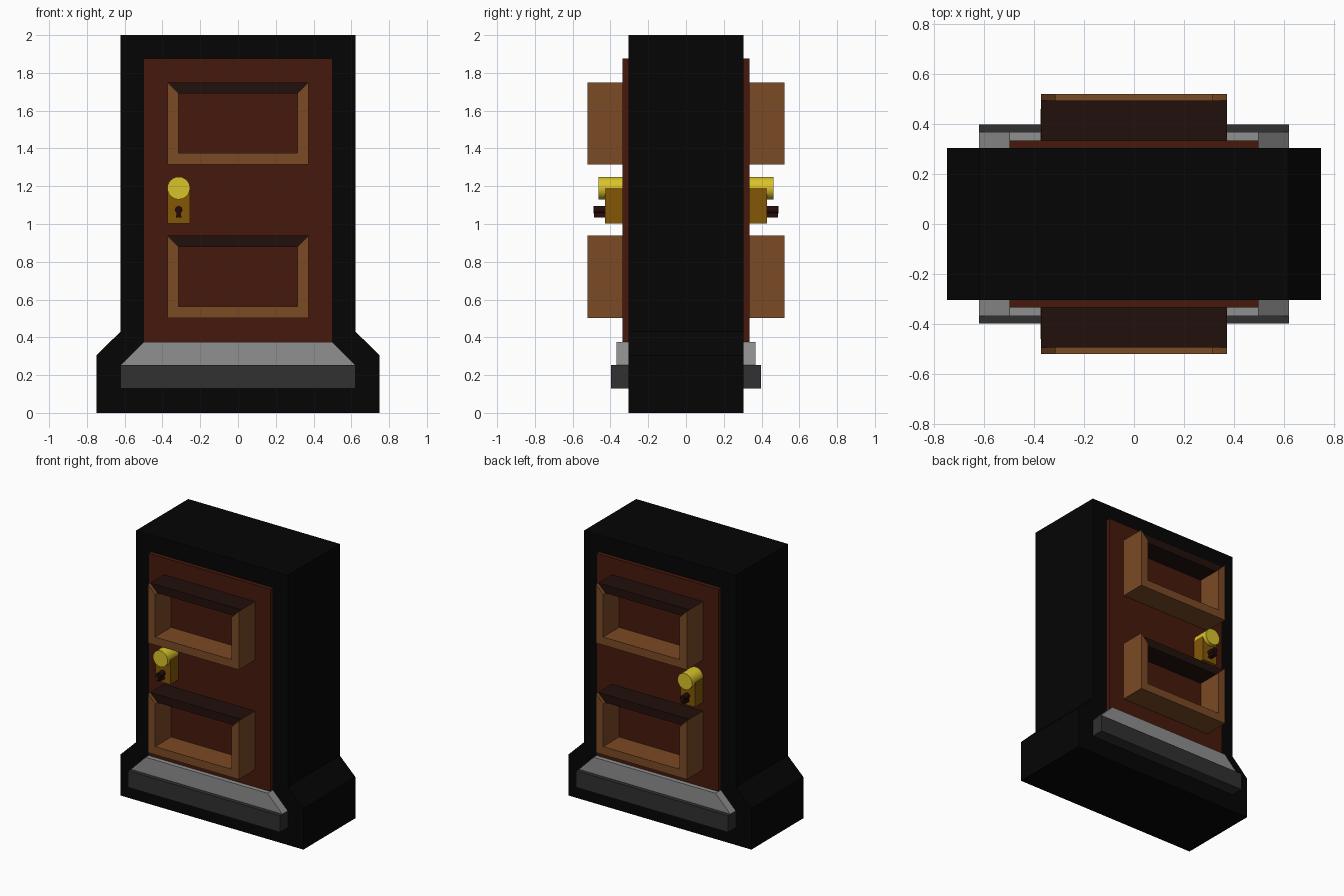
import bpy, bmesh, math

if "Cube" in bpy.data.objects:
    bpy.data.objects.remove(bpy.data.objects["Cube"])


def material(name, rgb):
    m = bpy.data.materials.new(name)
    # convert display colour to linear
    m.diffuse_color = [(c / 255) ** 2.2 for c in rgb] + [1]
    m.use_nodes = True
    m.node_tree.nodes["Principled BSDF"].inputs["Base Color"].default_value = m.diffuse_color
    return m


BLACK = material("black", (13, 13, 13))
DOOR = material("door_brown", (72, 31, 20))
TRIM = material("trim_tan", (122, 75, 41))
DARK = material("trim_dark", (38, 23, 19))
GOLD = material("gold", (216, 193, 46))
BRASS = material("brass", (130, 88, 16))
HOLE = material("keyhole_dark", (40, 18, 18))
GREY = material("light_grey", (142, 142, 142))
STONE = material("dark_grey", (52, 52, 52))


def prism(name, profile, y0, y1, mat, mirror=True, smooth=False):
    """Extrude an x-z profile along y, optionally mirrored to the back."""
    bm = bmesh.new()
    face = bm.faces.new([bm.verts.new((x, y0, z)) for x, z in profile])
    new = bmesh.ops.extrude_face_region(bm, geom=[face])["geom"]
    for v in new:
        if isinstance(v, bmesh.types.BMVert):
            v.co.y = y1
    bmesh.ops.recalc_face_normals(bm, faces=bm.faces)
    mesh = bpy.data.meshes.new(name)
    bm.to_mesh(mesh)
    bm.free()
    mesh.materials.append(mat)
    ob = bpy.data.objects.new(name, mesh)
    bpy.context.collection.objects.link(ob)
    if smooth:
        bpy.ops.object.select_all(action='DESELECT')
        ob.select_set(True)
        bpy.context.view_layer.objects.active = ob
        bpy.ops.object.shade_smooth_by_angle(angle=math.radians(35))
    if mirror:
        mod = ob.modifiers.new("front_and_back", 'MIRROR')
        mod.use_axis = (False, True, False)
        mod.use_mirror_merge = False
    return ob


def rect(x0, x1, z0, z1):
    return [(x0, z0), (x1, z0), (x1, z1), (x0, z1)]


def circle(cx, cz, r, n):
    return [(cx + r * math.cos(2 * math.pi * i / n),
             cz + r * math.sin(2 * math.pi * i / n)) for i in range(n)]


WALL, FACE = -0.305, -0.335

# Black frame with flared foot
prism("frame", [(-0.75, 0), (0.75, 0), (0.75, 0.305), (0.622, 0.43), (0.622, 2),
                (-0.622, 2), (-0.622, 0.43), (-0.75, 0.305)],
      WALL, -WALL, BLACK, mirror=False)

# Door leaf
prism("door_leaf", rect(-0.5, 0.5, 0.375, 1.875), WALL, FACE, DOOR)

# Doorstep
prism("step_lower", rect(-0.622, 0.622, 0.13, 0.253), WALL, -0.398, STONE)
prism("step_upper", [(-0.622, 0.253), (0.622, 0.253), (0.5, 0.375), (-0.5, 0.375)],
      WALL, -0.368, GREY)

# Mitred panel trims: the top rail is slightly shallower and darker
for label, z0, z1 in (("lower", 0.502, 0.938), ("upper", 1.315, 1.75)):
    outer = rect(-0.373, 0.373, z0, z1)
    inner = rect(-0.314, 0.314, z0 + 0.06, z1 - 0.06)
    for i, side in enumerate(("bottom", "right", "top", "left")):
        j = (i + 1) % 4
        top = side == "top"
        prism(f"{label}_trim_{side}", [outer[i], outer[j], inner[j], inner[i]],
              FACE, -0.495 if top else -0.522, DARK if top else TRIM)

# Lock plate, knob and keyhole
KX = -0.314
prism("lock_plate", rect(KX - 0.06, KX + 0.06, 1.003, 1.19), FACE, -0.43, BRASS)
prism("knob", circle(KX, 1.19, 0.06, 24), FACE, -0.462, GOLD, smooth=True)
prism("keyhole_round", circle(KX, 1.075, 0.02, 12), -0.43, -0.49, HOLE, smooth=True)
prism("keyhole_slot", [(KX - 0.015, 1.034), (KX + 0.015, 1.034),
                       (KX + 0.007, 1.075), (KX - 0.007, 1.075)],
      -0.43, -0.488, HOLE)
